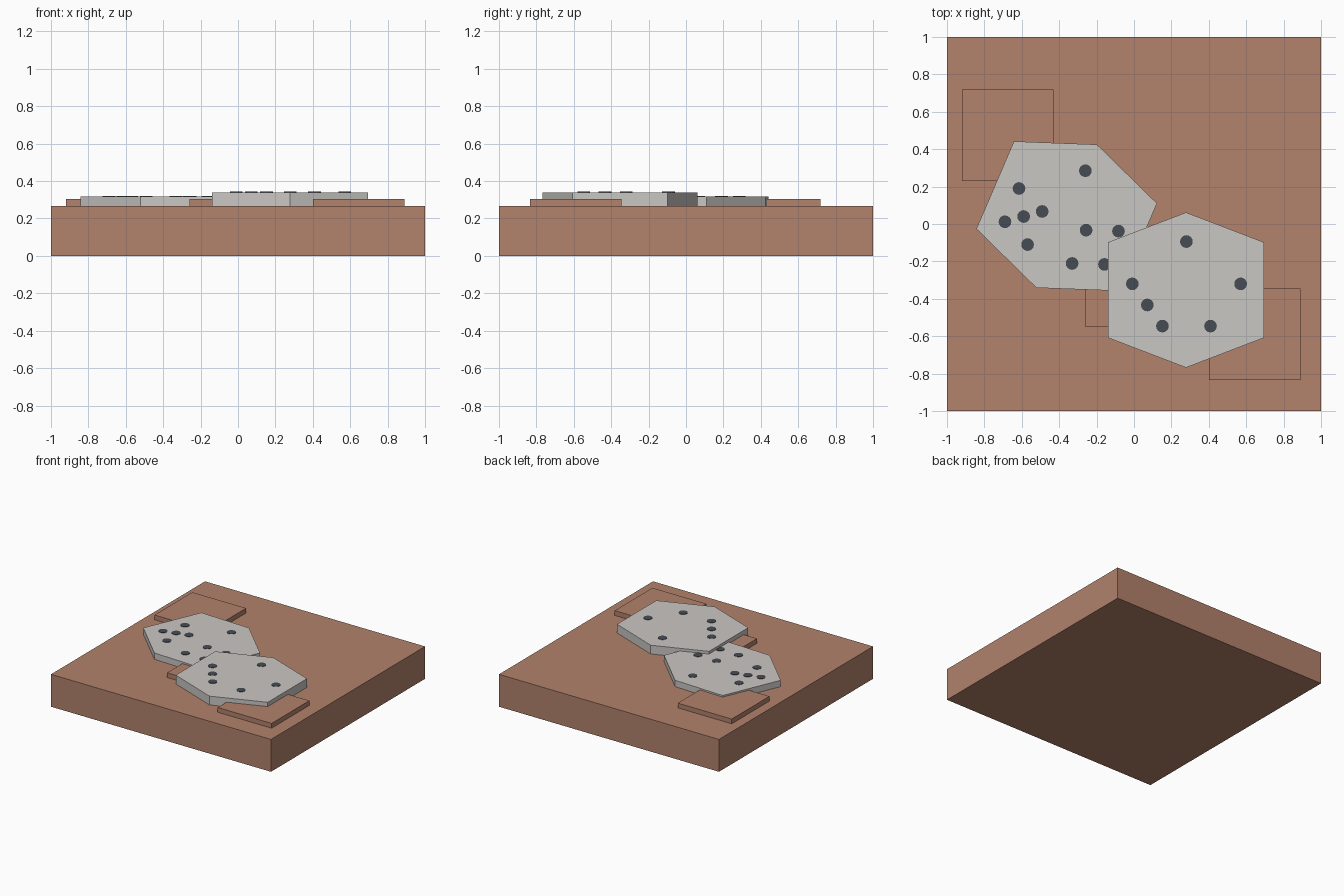
import bpy, bmesh, math

if "Cube" in bpy.data.objects:
    bpy.data.objects.remove(bpy.data.objects["Cube"])


def material(name, rgb):
    # sRGB 0-255 to linear
    def lin(c):
        c /= 255
        return c / 12.92 if c <= 0.04045 else ((c + 0.055) / 1.055) ** 2.4
    m = bpy.data.materials.new(name)
    m.diffuse_color = (*[lin(c) for c in rgb], 1)
    m.use_nodes = True
    m.node_tree.nodes["Principled BSDF"].inputs["Base Color"].default_value = m.diffuse_color
    return m


BROWN = material("clay_brown", (178, 130, 108))
GREY = material("light_stone", (202, 199, 195))
DARK = material("dark_slate", (70, 75, 84))


def prism(name, points, z0, z1, mat):
    # extrude a flat outline (counter-clockwise) from z0 to z1
    bm = bmesh.new()
    face = bm.faces.new([bm.verts.new((x, y, z0)) for x, y in points])
    top = bmesh.ops.extrude_face_region(bm, geom=[face])["geom"]
    bmesh.ops.translate(bm, vec=(0, 0, z1 - z0),
                        verts=[v for v in top if isinstance(v, bmesh.types.BMVert)])
    bmesh.ops.recalc_face_normals(bm, faces=bm.faces)
    mesh = bpy.data.meshes.new(name)
    bm.to_mesh(mesh)
    bm.free()
    mesh.materials.append(mat)
    ob = bpy.data.objects.new(name, mesh)
    bpy.context.collection.objects.link(ob)
    return ob


def rect(x0, y0, x1, y1):
    return [(x0, y0), (x1, y0), (x1, y1), (x0, y1)]


def circle(cx, cy, r, n=16):
    return [(cx + r * math.cos(2 * math.pi * i / n),
             cy + r * math.sin(2 * math.pi * i / n)) for i in range(n)]


def hexagon(cx, cy, half):
    # three corner offsets plus their opposites
    return ([(cx + x, cy + y) for x, y in half] +
            [(cx - x, cy - y) for x, y in half])


# Ground block
prism("base_block", rect(-1, -1, 1, 1), 0, 0.266, BROWN)

# Low square pads
for i, (x, y) in enumerate([(-0.92, 0.23), (-0.26, -0.55), (0.40, -0.835)]):
    prism(f"square_pad_{i + 1}", rect(x, y, x + 0.49, y + 0.49), 0.262, 0.305, BROWN)

# Hexagonal slabs
prism("rear_slab", hexagon(-0.36, 0.042, [(0.483, 0.068), (0.162, 0.383), (-0.282, 0.4)]),
      0.264, 0.318, GREY)
prism("front_slab", hexagon(0.278, -0.353, [(0.418, -0.255), (0.418, 0.255), (0, 0.415)]),
      0.268, 0.34, GREY)

# Dark spots on each slab
rear_spots = [(-0.26, 0.285), (-0.615, 0.19), (-0.69, 0.012), (-0.59, 0.04),
              (-0.491, 0.067), (-0.569, -0.11), (-0.256, -0.033), (-0.083, -0.038),
              (-0.331, -0.211), (-0.158, -0.216)]
front_spots = [(0.28, -0.094), (-0.009, -0.32), (0.071, -0.433),
               (0.152, -0.546), (0.409, -0.546), (0.57, -0.32)]
for label, spots, z in (("rear", rear_spots, 0.318), ("front", front_spots, 0.34)):
    for i, (x, y) in enumerate(spots):
        prism(f"{label}_spot_{i + 1}", circle(x, y, 0.034), z - 0.002, z + 0.003, DARK)
